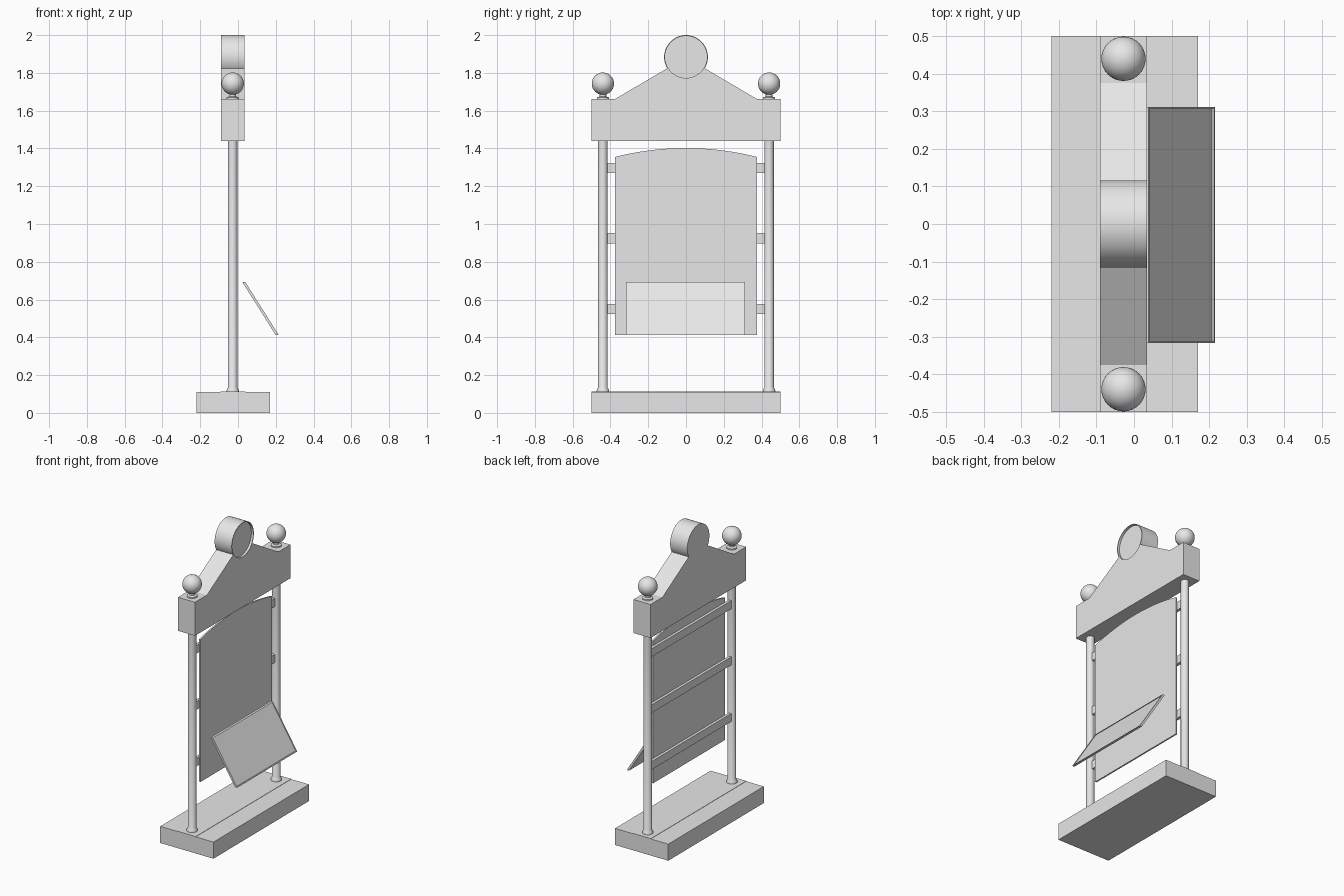
import bpy, bmesh, math
from mathutils import Vector

cube = bpy.data.objects.get("Cube")
if cube:
    bpy.data.objects.remove(cube, do_unlink=True)

GREY = (0.8, 0.8, 0.8, 1)
grey = bpy.data.materials.new("light grey")
grey.use_nodes = True
grey.diffuse_color = GREY
grey.node_tree.nodes["Principled BSDF"].inputs["Base Color"].default_value = GREY


def finish(name, bm, smooth=False):
    bmesh.ops.recalc_face_normals(bm, faces=bm.faces)
    mesh = bpy.data.meshes.new(name)
    bm.to_mesh(mesh)
    bm.free()
    mesh.materials.append(grey)
    obj = bpy.data.objects.new(name, mesh)
    bpy.context.collection.objects.link(obj)
    if smooth:
        bpy.ops.object.select_all(action="DESELECT")
        bpy.context.view_layer.objects.active = obj
        obj.select_set(True)
        bpy.ops.object.shade_smooth_by_angle(angle=math.radians(35))
    return obj


def slab(name, outline, x0, x1, rim=0, recess=0, smooth=False):
    """Extrude a (y, z) outline along x, optionally with a recessed +x face."""
    bm = bmesh.new()
    face = bm.faces.new([bm.verts.new((x0, y, z)) for y, z in outline])
    out = bmesh.ops.extrude_face_region(bm, geom=[face], use_keep_orig=True)["geom"]
    bmesh.ops.translate(bm, verts=[v for v in out if isinstance(v, bmesh.types.BMVert)],
                        vec=(x1 - x0, 0, 0))
    bmesh.ops.recalc_face_normals(bm, faces=bm.faces)
    if rim:
        front = max(bm.faces, key=lambda f: f.calc_center_median().x)
        bmesh.ops.inset_region(bm, faces=[front], thickness=rim)
        floor = bmesh.ops.extrude_discrete_faces(bm, faces=[front])["faces"][0]
        bmesh.ops.translate(bm, verts=floor.verts, vec=(-recess, 0, 0))
    return finish(name, bm, smooth)


def box(name, x0, x1, y, z0, z1):
    return slab(name, [(-y, z0), (y, z0), (y, z1), (-y, z1)], x0, x1)


def lathe(name, profile, x, y, steps=32):
    """Spin an (r, z) profile about a vertical axis."""
    bm = bmesh.new()
    verts = [bm.verts.new((r, 0, z)) for r, z in profile]
    edges = [bm.edges.new(pair) for pair in zip(verts, verts[1:])]
    bmesh.ops.spin(bm, geom=verts + edges, axis=(0, 0, 1), cent=(0, 0, 0),
                   angle=math.tau, steps=steps)
    bmesh.ops.remove_doubles(bm, verts=bm.verts, dist=0.0001)
    bmesh.ops.translate(bm, verts=bm.verts, vec=(x, y, 0))
    return finish(name, bm, True)


def arc(cy, cz, r, start, end, n):
    angles = [math.radians(start + (end - start) * i / n) for i in range(n + 1)]
    return [(cy + r * math.cos(a), cz + r * math.sin(a)) for a in angles]


# Base with a slightly raised centre strip
box("base", -0.22, 0.17, 0.5, 0, 0.11)
box("base_strip", -0.092, 0.04, 0.5, 0.1, 0.112)

# Gabled header, hollowed to seat the round medallion
MID_Z, MID_R = 1.884, 0.116
seat = arc(0, MID_Z, MID_R, -31, -149, 20)
slab("header", [(-0.5, 1.44), (0.5, 1.44), (0.5, 1.662), (0.375, 1.662)]
     + seat + [(-0.375, 1.662), (-0.5, 1.662)], -0.09, 0.035)
slab("medallion", arc(0, MID_Z, MID_R, 0, 354.375, 63), -0.09, 0.035,
     rim=0.005, recess=0.015, smooth=True)

# Posts with flared feet, and ball finials on short necks
POST_X = -0.028
BALL_Z, BALL_R = 1.743, 0.059
for side, y in (("left", 0.44), ("right", -0.44)):
    lathe(side + "_post", [(0, 0.105), (0.033, 0.105), (0.033, 0.118), (0.029, 0.128),
                           (0.025, 0.134), (0.025, 1.45), (0, 1.45)], POST_X, y)
    ball = [(max(r, 0), z) for r, z in arc(0, BALL_Z, BALL_R, -72, 90, 20)]
    lathe(side + "_finial", [(0, 1.655), (0.032, 1.655), (0.032, 1.67), (0.018, 1.675)]
          + ball, POST_X, y)

# Arched sign panel
HALF, EDGE_Z, RISE = 0.375, 1.355, 0.047
radius = (HALF ** 2 + RISE ** 2) / (2 * RISE)
sweep = math.degrees(math.asin(HALF / radius))
top = arc(0, EDGE_Z + RISE - radius, radius, 90 - sweep, 90 + sweep, 24)
slab("sign_panel", [(-HALF, 0.412), (HALF, 0.412)] + top, -0.022, -0.012)

# Battens joining the panel to the posts
for i, z in enumerate((0.55, 0.925, 1.297)):
    box("batten_%d" % (i + 1), -0.04, -0.021, 0.425, z - 0.027, z + 0.027)

# Sloping display tray with a fine rim, sheared out from the panel
tray = slab("display_tray", [(-0.317, 0.412), (0.312, 0.412), (0.312, 0.694), (-0.317, 0.694)],
            0, 0.016, rim=0.007, recess=0.005)
for v in tray.data.vertices:
    v.co += Vector((0.022 + (0.694 - v.co.z) * 0.63, 0, 0))
